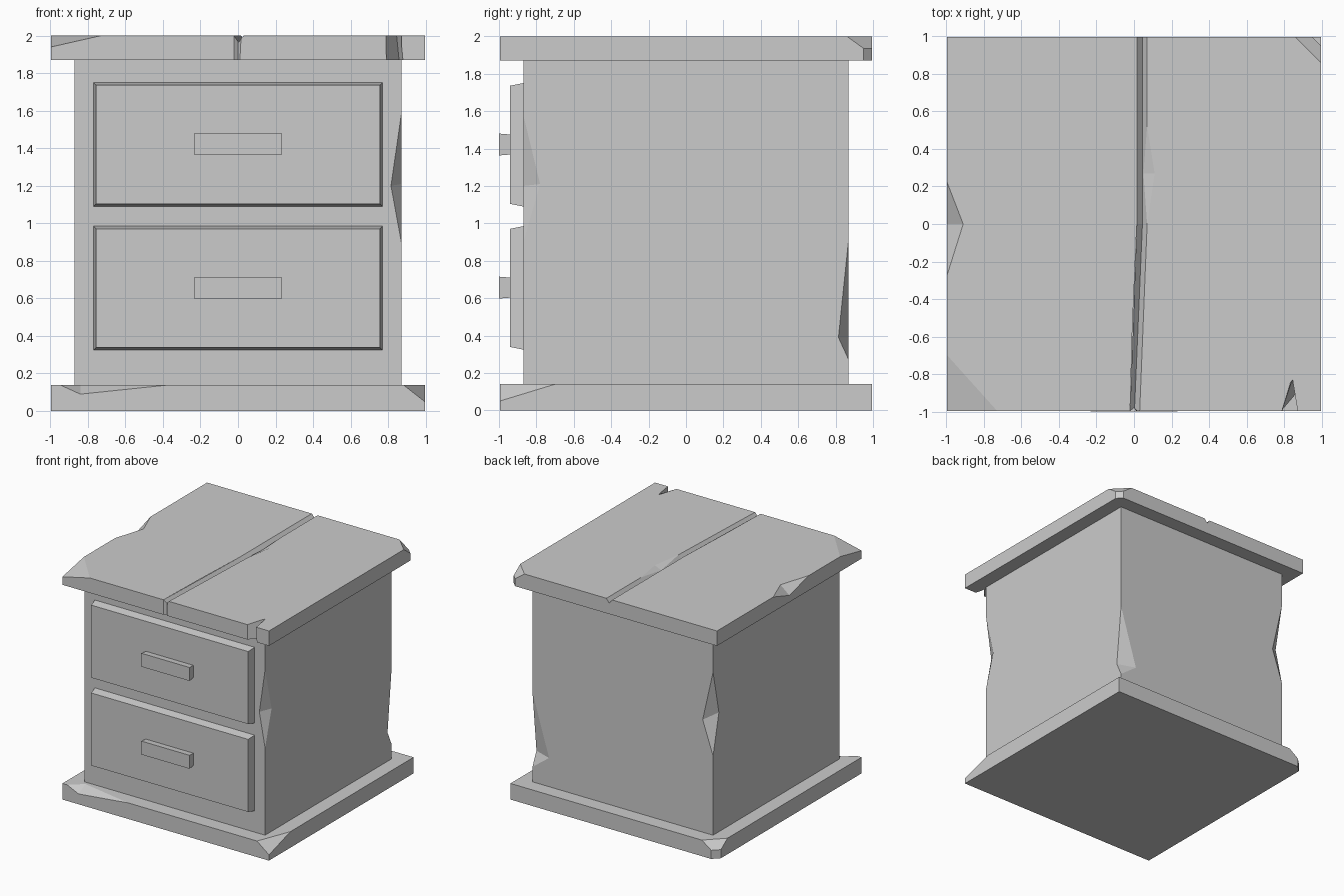
import bpy, bmesh
from mathutils import Vector

if "Cube" in bpy.data.objects:
    bpy.data.objects.remove(bpy.data.objects["Cube"])


def finish(name, bm):
    bmesh.ops.recalc_face_normals(bm, faces=bm.faces[:])
    me = bpy.data.meshes.new(name)
    bm.to_mesh(me)
    bm.free()
    ob = bpy.data.objects.new(name, me)
    bpy.context.collection.objects.link(ob)
    return ob


def loft(name, rings):
    """Closed solid through a list of rings with equal point counts."""
    bm = bmesh.new()
    vs = [[bm.verts.new(p) for p in r] for r in rings]
    n = len(rings[0])
    for a, b in zip(vs, vs[1:]):
        for i in range(n):
            j = (i + 1) % n
            bm.faces.new((a[i], a[j], b[j], b[i]))
    bm.faces.new(vs[0])
    bm.faces.new(vs[-1][::-1])
    return finish(name, bm)


def box(name, h, z0, z1, cuts=()):
    """Square block; each cut is three points of a plane that slices off a corner."""
    bm = bmesh.new()
    bmesh.ops.create_cube(bm, size=2)
    for v in bm.verts:
        v.co = (v.co.x * h, v.co.y * h, z1 if v.co.z > 0 else z0)
    mid = Vector((0, 0, (z0 + z1) / 2))
    for c in cuts:
        p, q, r = map(Vector, c)
        no = (q - p).cross(r - p).normalized()
        if (mid - p).dot(no) > 0:
            no = -no
        res = bmesh.ops.bisect_plane(bm, geom=bm.verts[:] + bm.edges[:] + bm.faces[:],
                                     plane_co=p, plane_no=no, clear_outer=True)
        edges = [e for e in res["geom_cut"] if isinstance(e, bmesh.types.BMEdge)]
        bmesh.ops.contextual_create(bm, geom=edges)
    return finish(name, bm)


def subtract(ob, cutter):
    m = ob.modifiers.new("chip", 'BOOLEAN')
    m.operation = 'DIFFERENCE'
    m.solver = 'EXACT'
    m.object = cutter
    cutter.hide_render = True
    bpy.context.view_layer.objects.active = ob
    bpy.ops.object.modifier_apply(modifier=m.name)
    bpy.data.objects.remove(cutter)


def dent(ob, start, end, a, b, grow=1.8):
    """Two-faced chip in an edge running start-end, with its valley from a to b."""
    a, b = Vector(a), Vector(b)
    mid = (a + b) / 2
    bm = bmesh.new()
    vs = [bm.verts.new(mid + (Vector(p) - mid) * grow) for p in (start, end, a, b)]
    for i, j, k in ((0, 1, 2), (0, 1, 3), (0, 2, 3), (1, 2, 3)):
        bm.faces.new((vs[i], vs[j], vs[k]))
    subtract(ob, finish("cutter", bm))


H, B = 0.995, 0.87

# Base plinth with chipped corners and front edge
base = box("base_plinth", H, 0, 0.14, [
    ((0.88, -H, 0.14), (H, -0.7, 0.14), (H, -H, 0.05)),
    ((-H, 0.94, 0), (-0.94, H, 0), (-0.94, H, 1)),
    ((-H, 0.85, 0.14), (-0.85, H, 0.14), (-0.94, H, 0.075)),
])
dent(base, (-0.95, -H, 0.14), (-0.36, -H, 0.14), (-0.84, -H, 0.09), (-0.84, -0.9, 0.14))

# Cabinet body with dented vertical edges
body = box("cabinet_body", B, 0.14, 1.87)
dent(body, (B, -B, 1.58), (B, -B, 0.9), (0.815, -B, 1.2), (B, -0.78, 1.21))
dent(body, (B, B, 0.92), (B, B, 0.27), (B, 0.815, 0.39), (0.71, B, 0.39))
dent(body, (-B, B, 1.56), (-B, B, 0.83), (-0.77, B, 1.12), (-B, 0.79, 1.18))

# Top board with chipped corners
top = box("top_board", H, 1.87, 2, [
    ((-H, -0.7, 2), (-0.73, -H, 2), (-H, -H, 1.94)),
    ((0.95, H, 2), (H, 0.95, 2), (H, 0.95, 1)),
    ((0.86, H, 2), (H, 0.86, 2), (0.95, H, 1.935)),
])
dent(top, (-H, 0.22, 2), (-H, -0.27, 2), (-H, 0, 1.93), (-0.91, 0, 2))

# Split running along the top board
groove = []
for y, l, c, r in ((1.1, 0.015, 0.045, 0.07), (0, 0.015, 0.045, 0.07),
                   (-1.1, -0.024, -0.002, 0.026)):
    groove.append([(2 * l - c, y, 2.035), (c, y, 1.965), (2 * r - c, y, 2.035)])
subtract(top, loft("cutter", groove))
dent(top, (0.07, 0.52, 2), (0.07, 0, 2), (0.05, 0.27, 1.972), (0.11, 0.27, 2), 1.15)


def front_notch(low, high):
    """V notch through the front edge of the top board (left, tip, right)."""
    rings = []
    for z, (l, t, r) in ((1.87, low), (2.0, high)):
        t = Vector((*t, z))
        left, right = Vector((l, -H, z)), Vector((r, -H, z))
        rings.append([t + (left - t) * 1.3, t, t + (right - t) * 1.3])
    bottom = [p + (p - q) * 0.2 for p, q in zip(*rings)]
    upper = [q + (q - p) * 0.2 for p, q in zip(*rings)]
    subtract(top, loft("cutter", [bottom, upper]))


front_notch((0.80, (0.858, -0.91), 0.88), (0.79, (0.845, -0.83), 0.873))
front_notch((-0.02, (0.0, -0.98), 0.01), (-0.02, (0.0, -0.98), 0.015))


def panel(name, hw, z0, z1, y0, y1, inset):
    """Block facing the front whose outer face is inset."""
    rings = []
    for y, i in ((y0, 0), (y1, inset)):
        w = hw - i
        rings.append([(-w, y, z0 + i), (w, y, z0 + i), (w, y, z1 - i), (-w, y, z1 - i)])
    return loft(name, rings)


# Two drawers with bar handles
for label, z in (("lower", 0.0), ("upper", 0.765)):
    panel(label + "_drawer", 0.77, 0.325 + z, 0.985 + z, -B, -0.94, 0.014)
    panel(label + "_handle", 0.228, 0.603 + z, 0.71 + z, -0.94, -1.0, -0.005)
